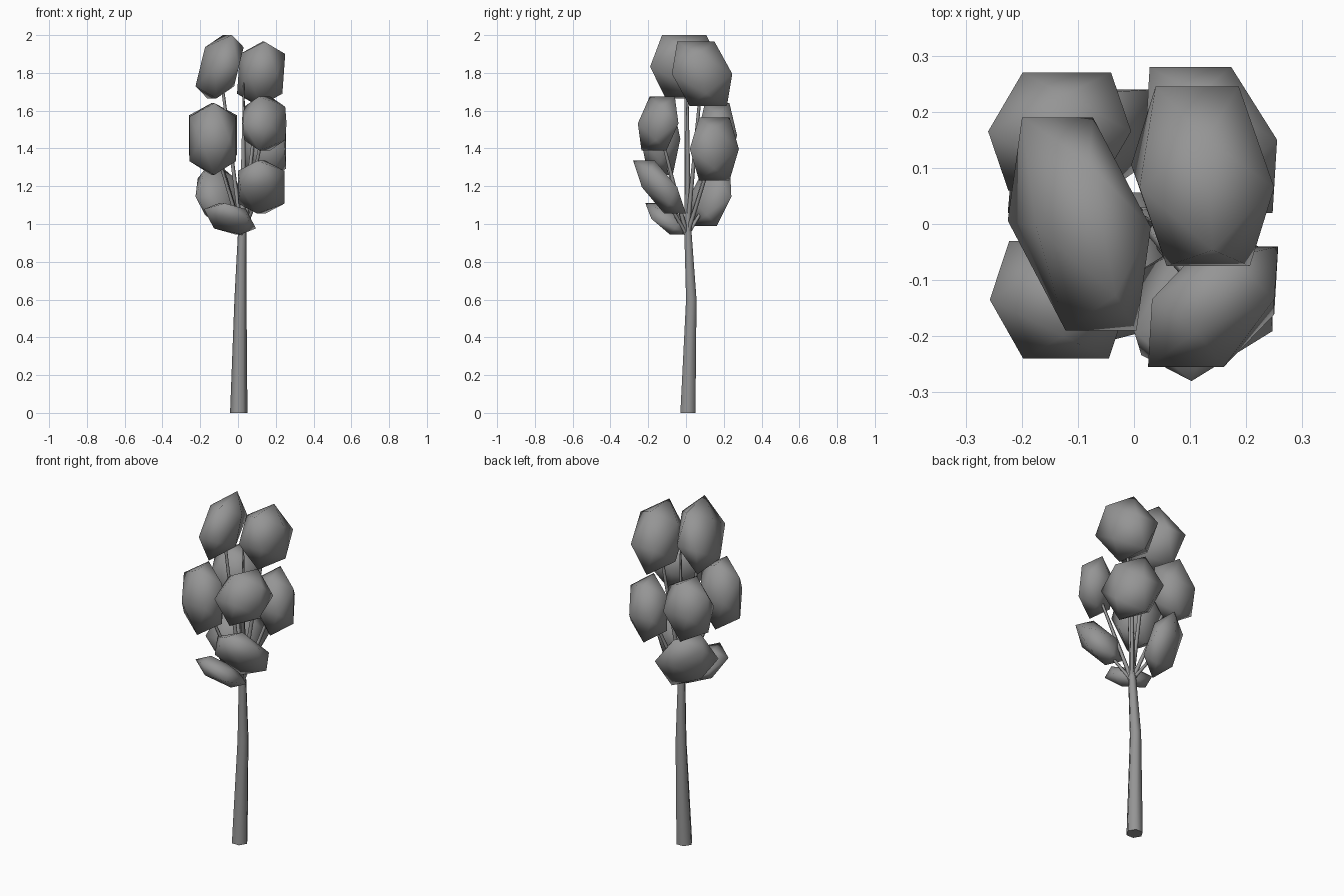
import bpy, bmesh, math
from mathutils import Vector

if "Cube" in bpy.data.objects:
    bpy.data.objects.remove(bpy.data.objects["Cube"])

grey = bpy.data.materials.new("plain grey")
grey.diffuse_color = (0.3, 0.3, 0.3, 1)
grey.use_nodes = True
grey.node_tree.nodes["Principled BSDF"].inputs["Base Color"].default_value = grey.diffuse_color
PHI = (1 + 5 ** 0.5) / 2


def finish(bm, name):
    bmesh.ops.recalc_face_normals(bm, faces=bm.faces)
    mesh = bpy.data.meshes.new(name)
    bm.to_mesh(mesh)
    bm.free()
    mesh.materials.append(grey)
    for p in mesh.polygons:
        p.use_smooth = len(p.vertices) < 5
    obj = bpy.data.objects.new(name, mesh)
    bpy.context.collection.objects.link(obj)
    return obj


def tube(name, path, sides):
    """Tapered tube through (x, y, z, radius) points."""
    bm = bmesh.new()
    rings = []
    for x, y, z, r in path:
        rings.append([bm.verts.new((x + r * math.cos(2 * math.pi * i / sides),
                                    y + r * math.sin(2 * math.pi * i / sides), z))
                      for i in range(sides)])
    for a, b in zip(rings, rings[1:]):
        for i in range(sides):
            j = (i + 1) % sides
            bm.faces.new((a[i], a[j], b[j], b[i]))
    bm.faces.new(rings[0])
    bm.faces.new(rings[-1])
    return finish(bm, name)


def clump(name, lo, hi, slant):
    """Icosahedron fitted between lo and hi; slant = its xy, xz and yz skew."""
    rxy, rxz, ryz = slant
    # rows of the triangular skew matrix, starting from z
    az = Vector((0, 0, 1))
    ay = Vector((0, math.sqrt(1 - ryz ** 2), ryz))
    q = (rxy - rxz * ryz) / ay.y
    ax = Vector((math.sqrt(max(0.05, 1 - rxz ** 2 - q ** 2)), q, rxz))
    pts = []
    for a in (-1, 1):
        for b in (-PHI, PHI):
            for p in ((0, a, b), (a, b, 0), (b, 0, a)):
                v = Vector(p)
                pts.append((ax.dot(v), ay.dot(v), az.dot(v)))
    size = [max(p[k] for p in pts) for k in range(3)]
    mid = (Vector(lo) + Vector(hi)) / 2
    half = (Vector(hi) - Vector(lo)) / 2
    bm = bmesh.new()
    for p in pts:
        bm.verts.new([mid[k] + p[k] / size[k] * half[k] for k in range(3)])
    bmesh.ops.convex_hull(bm, input=bm.verts)
    finish(bm, name)
    return mid


# trunk with slight bend, and the thin leader that continues it
tube("trunk", [(0.004, 0.01, 0, 0.046), (0.013, 0.028, 0.6, 0.032),
               (0.022, 0.01, 0.96, 0.022)], 6)
tube("leader", [(0.022, 0.01, 0.95, 0.02), (0.028, 0.008, 1.35, 0.013),
                (0.03, 0.008, 1.75, 0.004)], 5)

# leaf clumps: low corner, high corner, skew
clumps = [
    ((-0.225, -0.19, 1.665), (0.03, 0.19, 2.0), (-0.35, 0.35, -0.05)),
    ((-0.005, -0.075, 1.625), (0.25, 0.245, 1.965), (-0.1, 0.1, -0.2)),
    ((-0.257, -0.24, 1.26), (-0.01, -0.03, 1.64), (-0.1, 0, 0)),
    ((0.025, -0.255, 1.39), (0.257, -0.04, 1.675), (0.4, 0, 0.2)),
    ((0.02, 0.02, 1.23), (0.255, 0.28, 1.565), (-0.3, 0, 0)),
    ((-0.26, 0.06, 1.3), (-0.005, 0.27, 1.64), (0.1, 0, 0)),
    ((0.0, -0.28, 1.055), (0.247, 0.0, 1.335), (0.2, 0, -0.66)),
    ((-0.225, 0.02, 0.99), (0.035, 0.24, 1.3), (0.45, -0.25, 0.3)),
    ((-0.18, -0.215, 0.945), (0.095, 0.02, 1.11), (0.05, -0.35, -0.6)),
]
for i, args in enumerate(clumps, 1):
    m = clump(f"leaf_clump_{i}", *args)
    # branch from the trunk top into the clump
    tube(f"branch_{i}", [(0.02, 0.005, 0.94, 0.013),
                         (m.x, m.y, m.z, 0.008)], 5)
